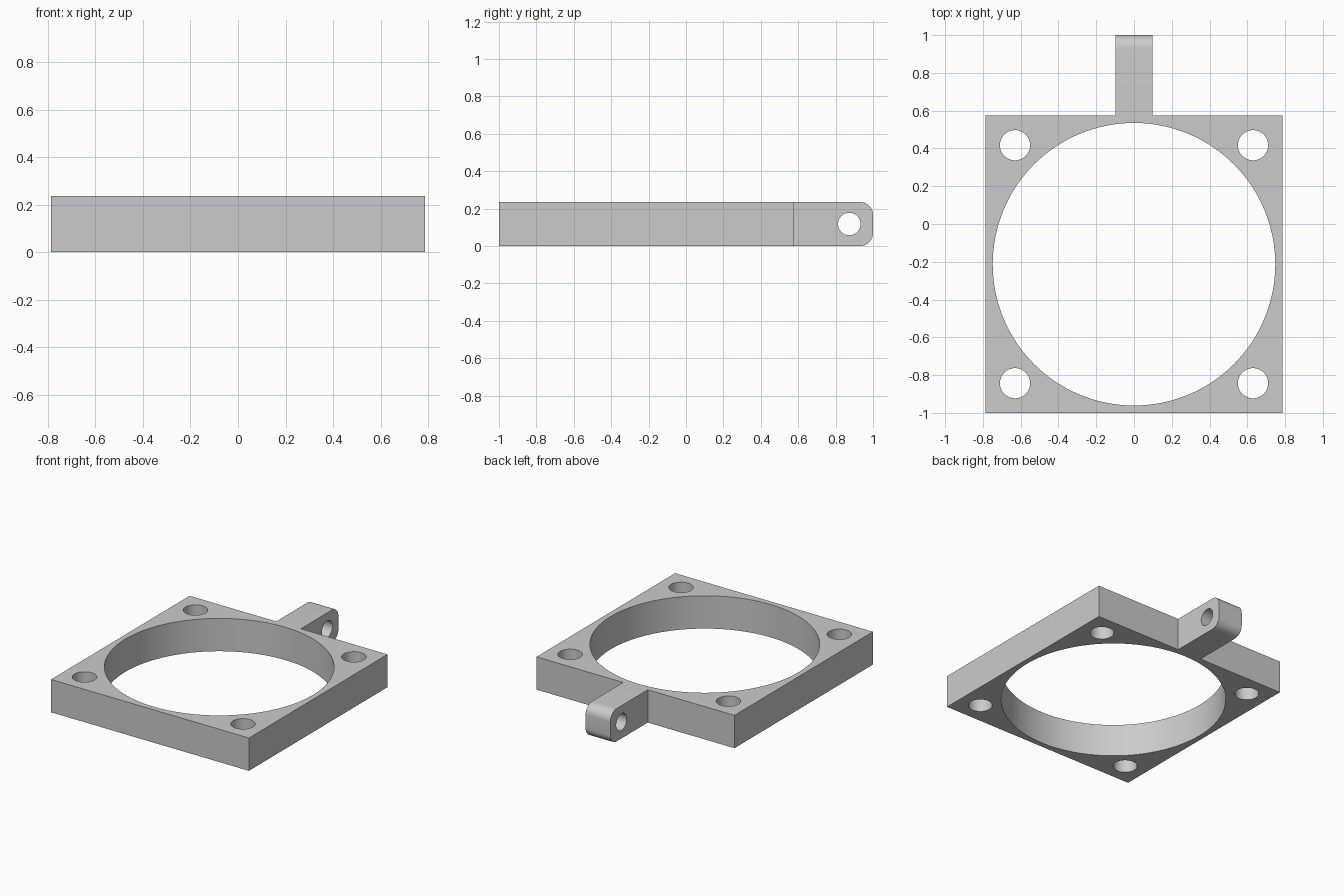
import bpy, bmesh, math
from mathutils import Matrix

default = bpy.data.objects.get("Cube")
if default:
    bpy.data.objects.remove(default, do_unlink=True)

HALF, H, CY = 0.787, 0.236, -0.213      # plate half width, thickness, centre y
BACK = CY + HALF
TAB_W, TAB_R = 0.098, 0.07              # tab half width, tip rounding

grey = bpy.data.materials.new("light grey")
grey.use_nodes = True
colour = (0.6, 0.6, 0.6, 1)
grey.diffuse_color = colour
grey.node_tree.nodes["Principled BSDF"].inputs["Base Color"].default_value = colour


def make(name, bm):
    bmesh.ops.recalc_face_normals(bm, faces=bm.faces)
    mesh = bpy.data.meshes.new(name)
    bm.to_mesh(mesh)
    bm.free()
    mesh.materials.append(grey)
    obj = bpy.data.objects.new(name, mesh)
    bpy.context.collection.objects.link(obj)
    return obj


def box(name, x, y0, y1):
    bm = bmesh.new()
    bmesh.ops.create_cube(bm, size=1, matrix=Matrix.Translation((0, (y0 + y1) / 2, H / 2))
                          @ Matrix.Diagonal((2 * x, y1 - y0, H, 1)))
    return bm


def drill(bm, x, y, radius, sides, along_x=False):
    turn = Matrix.Rotation(math.pi / 2, 4, 'Y') if along_x else Matrix()
    bmesh.ops.create_cone(bm, cap_ends=True, segments=sides, radius1=radius, radius2=radius,
                          depth=1, matrix=Matrix.Translation((x, y, H / 2)) @ turn)


def combine(target, other, operation):
    mod = target.modifiers.new(operation.lower(), 'BOOLEAN')
    mod.operation, mod.solver, mod.object = operation, 'EXACT', other
    bpy.context.view_layer.objects.active = target
    bpy.ops.object.modifier_apply(modifier=mod.name)
    bpy.data.objects.remove(other, do_unlink=True)


# Square plate
frame = make("mounting_frame", box("frame", HALF, CY - HALF, BACK))

# Tab with a rounded tip
bm = box("tab", TAB_W, BACK - 0.03, 1)
tip = [e for e in bm.edges if all(v.co.y > 0.99 for v in e.verts)
       and abs(e.verts[0].co.z - e.verts[1].co.z) < 0.01]
bmesh.ops.bevel(bm, geom=tip, offset=TAB_R, segments=10, profile=0.5, affect='EDGES')
combine(frame, make("tab", bm), 'UNION')

# Central bore, corner screw holes and the cross hole in the tab
bm = bmesh.new()
drill(bm, 0, CY, 0.748, 128)
for sx in (-1, 1):
    for sy in (-1, 1):
        drill(bm, sx * 0.63, CY + sy * 0.63, 0.08, 48)
drill(bm, 0, 0.873, 0.06, 48, along_x=True)
combine(frame, make("drills", bm), 'DIFFERENCE')

# Smooth round walls, crisp edges
bpy.ops.object.select_all(action='DESELECT')
frame.select_set(True)
bpy.context.view_layer.objects.active = frame
bpy.ops.object.shade_smooth_by_angle(angle=math.radians(30))
